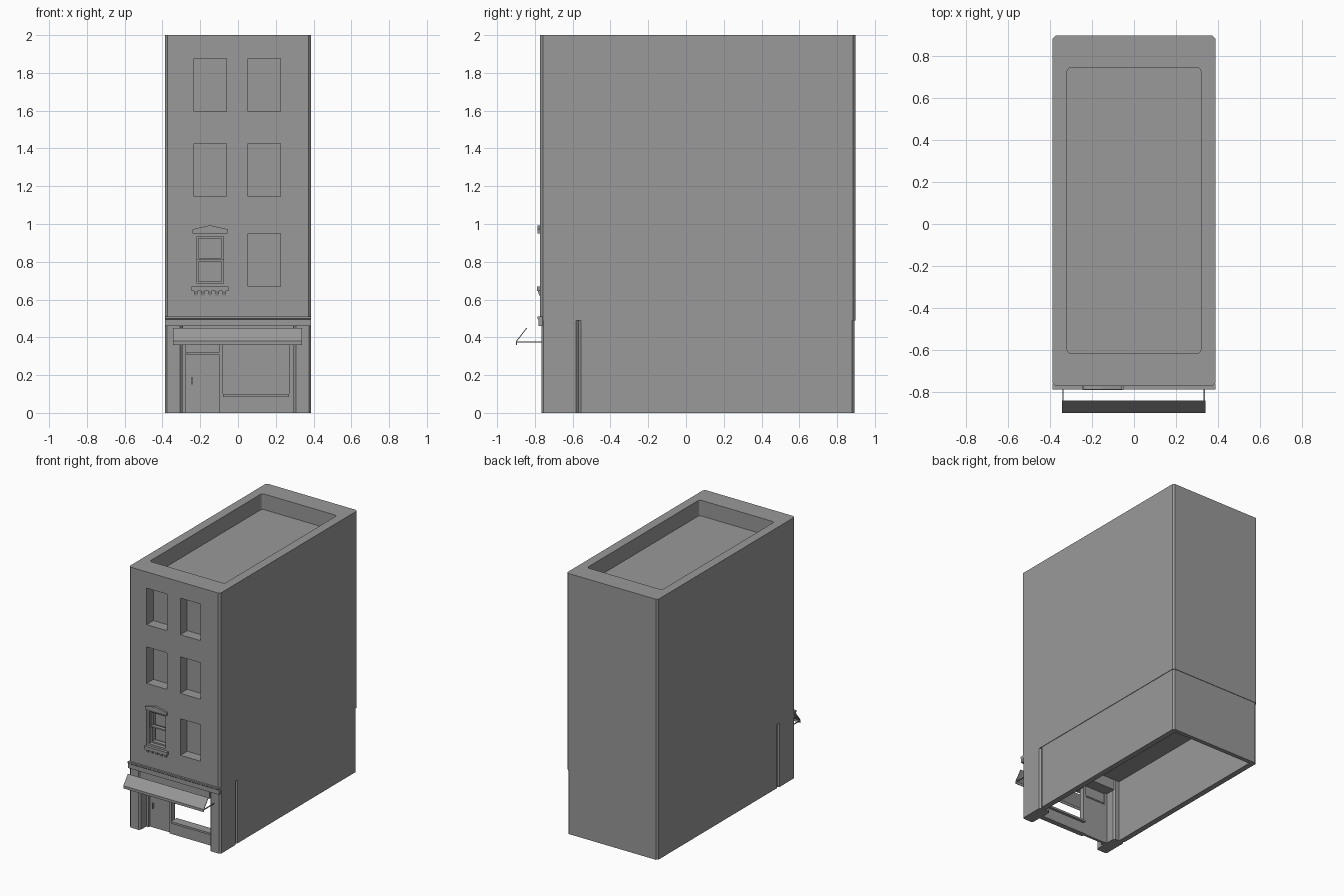
import bpy, bmesh
from mathutils import Vector

cube = bpy.data.objects.get("Cube")
if cube:
    bpy.data.objects.remove(cube, do_unlink=True)

grey = bpy.data.materials.new("plain grey")
grey.use_nodes = True
grey.diffuse_color = (0.32, 0.32, 0.32, 1)
grey.node_tree.nodes["Principled BSDF"].inputs["Base Color"].default_value = (0.32, 0.32, 0.32, 1)


def finish(name, bm):
    mesh = bpy.data.meshes.new(name)
    bmesh.ops.recalc_face_normals(bm, faces=bm.faces)
    bm.to_mesh(mesh)
    bm.free()
    mesh.materials.append(grey)
    obj = bpy.data.objects.new(name, mesh)
    bpy.context.collection.objects.link(obj)
    return obj


def box(name, x, y, z, bevel=0.0, segments=1):
    """Box between pairs of limits, with optional bevelled upright edges."""
    bm = bmesh.new()
    bmesh.ops.create_cube(bm, size=1)
    for v in bm.verts:
        v.co = Vector([lim[0] if c < 0 else lim[1] for c, lim in zip(v.co, (x, y, z))])
    if bevel:
        upright = [e for e in bm.edges if abs(e.verts[0].co.z - e.verts[1].co.z) > 0.01]
        bmesh.ops.bevel(bm, geom=upright, offset=bevel, segments=segments,
                        profile=0.5, affect='EDGES')
    return finish(name, bm)


def extrude(name, points, axis, start, end):
    """Extrude a closed profile along x (points are y,z) or y (points are x,z)."""
    bm = bmesh.new()
    place = (lambda a, b: (start, a, b)) if axis == 'x' else (lambda a, b: (a, start, b))
    face = bm.faces.new([bm.verts.new(place(a, b)) for a, b in points])
    moved = bmesh.ops.extrude_face_region(bm, geom=[face])["geom"]
    step = Vector((end - start, 0, 0)) if axis == 'x' else Vector((0, end - start, 0))
    bmesh.ops.translate(bm, vec=step, verts=[g for g in moved if isinstance(g, bmesh.types.BMVert)])
    return finish(name, bm)


def carve(target, cutter):
    cutter.hide_render = True
    mod = target.modifiers.new("cut", 'BOOLEAN')
    mod.operation = 'DIFFERENCE'
    mod.solver = 'EXACT'
    mod.object = cutter
    bpy.context.view_layer.objects.active = target
    bpy.ops.object.modifier_apply(modifier=mod.name)
    bpy.data.objects.remove(cutter, do_unlink=True)


W, FRONT, BACK = 0.387, -0.772, 0.897
SPLIT = 0.49

# Upper storeys with sunken roof and window pockets
upper = box("upper_storeys", (-W, W), (FRONT, BACK), (SPLIT, 2), 0.014)
carve(upper, box("roof_cutter", (-0.318, 0.318), (-0.617, 0.745), (1.88, 2.1), 0.018, 3))
windows = [(x, z) for z in (0.67, 1.145, 1.595) for x in (-0.148, 0.138)]
for x, z in windows:
    carve(upper, box("window_cutter", (x - 0.086, x + 0.086), (-0.9, -0.69), (z, z + 0.28)))

# Ground floor rear shell, open underneath
shell = box("ground_floor_walls", (-W + 0.004, W - 0.004), (-0.57, BACK - 0.004), (0, SPLIT), 0.014)
carve(shell, box("room_cutter", (-0.34, 0.34), (-0.7, 0.86), (-0.1, 0.48)))

# Shopfront piers and header
for side, s in (("right", -1), ("left", 1)):
    box(side + "_pier", sorted((s * 0.295, s * W)), (FRONT + 0.006, -0.57), (0, SPLIT), 0.012)
box("shop_header", (-0.295, 0.295), (FRONT + 0.006, -0.57), (0.40, SPLIT))

# Cornice between shop and storeys
extrude("cornice", [(-0.76, 0.46), (-0.782, 0.46), (-0.782, 0.495), (-0.787, 0.5),
                    (-0.787, 0.51), (-0.76, 0.51)], 'x', -W, W)

# Shop window surround and sill
SHOP = (-0.69, -0.65)
box("shop_window_base", (-0.08, 0.295), SHOP, (0, 0.10))
box("shop_window_sill", (-0.08, 0.27), (-0.70, -0.63), (0.085, 0.10))
box("shop_window_post", (0.27, 0.295), SHOP, (0.10, 0.40))
box("shop_window_head", (-0.08, 0.27), SHOP, (0.375, 0.40))
box("door_post", (-0.10, -0.08), SHOP, (0, 0.40))

# Door, transom bar and handle
box("door", (-0.275, -0.10), (-0.675, -0.655), (0, 0.31))
box("door_frame", (-0.295, -0.275), SHOP, (0, 0.40))
box("transom_bar", (-0.27, -0.10), (-0.695, -0.65), (0.31, 0.32))
box("transom_panel", (-0.275, -0.10), (-0.67, -0.66), (0.32, 0.40))
box("door_handle", (-0.247, -0.241), (-0.69, -0.675), (0.15, 0.19))

# Awning cloth, valance and arms
extrude("awning", [(-0.845, 0.45), (-0.9, 0.38), (-0.9, 0.36), (-0.896, 0.36),
                   (-0.896, 0.378), (-0.841, 0.448)], 'x', -0.343, 0.34)
for side, x in (("right", -0.338), ("left", 0.335)):
    box(side + "_awning_arm", (x - 0.003, x + 0.003), (-0.898, -0.765), (0.372, 0.378))

# Dressed window: outer frame and two sashes
WX, HALF = -0.148, 0.086


def frame(name, x, half, y, z, bar):
    obj = box(name, (x - half, x + half), y, z)
    carve(obj, box("frame_cutter", (x - half + bar, x + half - bar), (-1, 0), (z[0] + bar, z[1] - bar)))


frame("window_frame", WX, HALF, (-0.768, -0.69), (0.67, 0.95), 0.016)
frame("upper_sash", WX, 0.07, (-0.755, -0.725), (0.81, 0.934), 0.010)
frame("lower_sash", WX, 0.07, (-0.74, -0.705), (0.686, 0.812), 0.010)

# Pediment, sill and brackets of the dressed window
extrude("window_pediment", [(WX - 0.092, 0.95), (WX + 0.092, 0.95), (WX + 0.092, 0.972),
                            (WX + 0.06, 0.98), (WX, 0.993), (WX - 0.06, 0.98),
                            (WX - 0.092, 0.972)], 'y', -0.787, -0.74)
box("window_sill", (WX - 0.097, WX + 0.097), (-0.79, -0.70), (0.645, 0.67))
for i in range(5):
    x = WX - 0.076 + i * 0.038
    extrude("sill_bracket_%d" % (i + 1), [(-0.765, 0.645), (-0.785, 0.645), (-0.777, 0.622),
                                         (-0.765, 0.622)], 'x', x - 0.009, x + 0.009)
